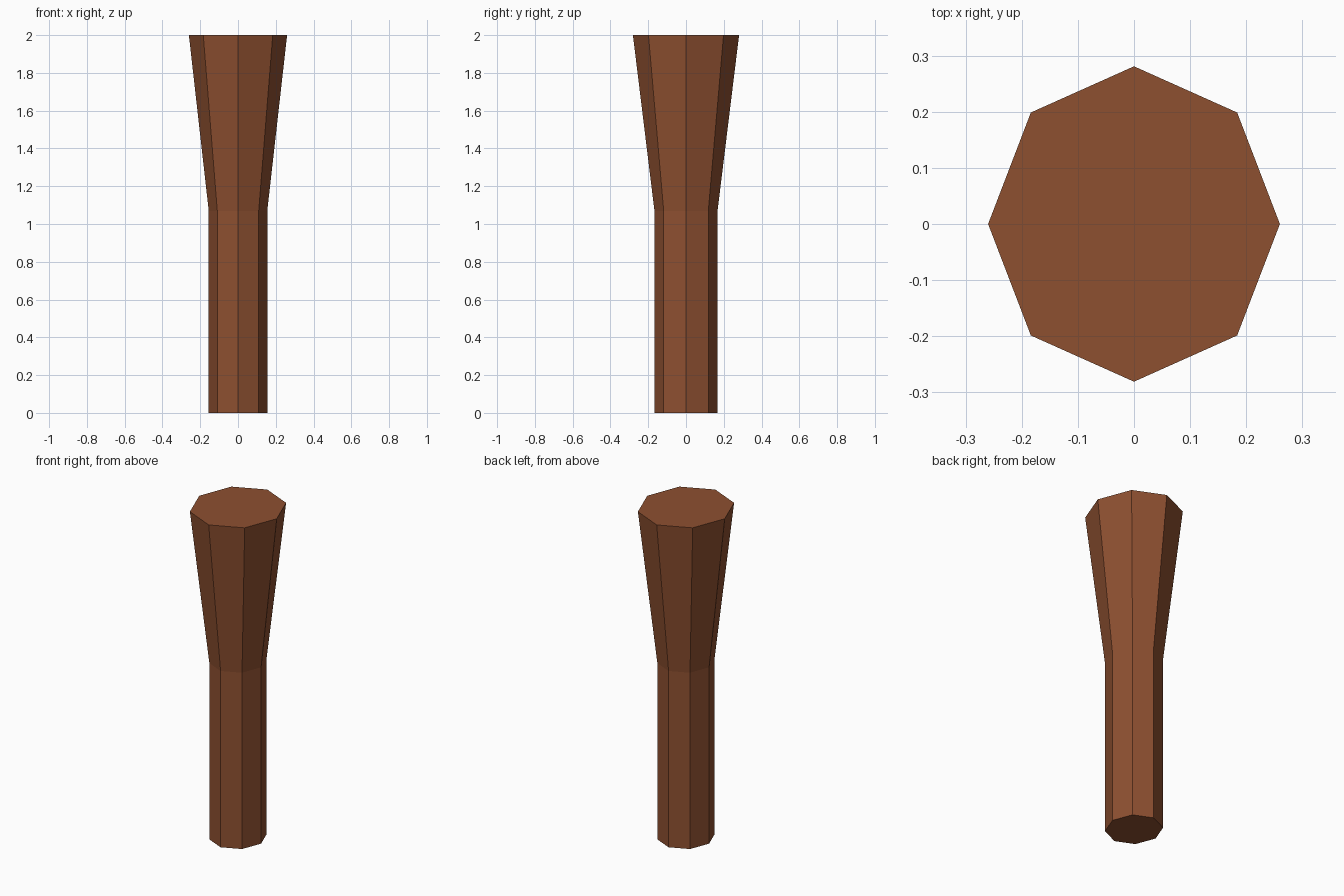
import bpy, bmesh
from math import cos, sin, tau

if "Cube" in bpy.data.objects:
    bpy.data.objects.remove(bpy.data.objects["Cube"])

SIDES = 8
# (x radius, y radius, height): straight grip, then a flare to the top
PROFILE = [(0.155, 0.167, 0.0), (0.155, 0.167, 1.07), (0.26, 0.281, 2.0)]

# Octagonal flared post, lofted ring by ring and capped at both ends
bm = bmesh.new()
rings = [[bm.verts.new((rx * cos(tau * i / SIDES), ry * sin(tau * i / SIDES), z))
          for i in range(SIDES)] for rx, ry, z in PROFILE]
for low, high in zip(rings, rings[1:]):
    for i in range(SIDES):
        j = (i + 1) % SIDES
        bm.faces.new((low[i], low[j], high[j], high[i]))
bm.faces.new(rings[0][::-1])
bm.faces.new(rings[-1])

mesh = bpy.data.meshes.new("flared_post")
bm.to_mesh(mesh)
bm.free()

# Brown wood
wood = bpy.data.materials.new("brown_wood")
wood.diffuse_color = (0.27, 0.08, 0.03, 1.0)
wood.use_nodes = True
wood.node_tree.nodes["Principled BSDF"].inputs["Base Color"].default_value = wood.diffuse_color
mesh.materials.append(wood)

post = bpy.data.objects.new("flared_post", mesh)
bpy.context.collection.objects.link(post)
